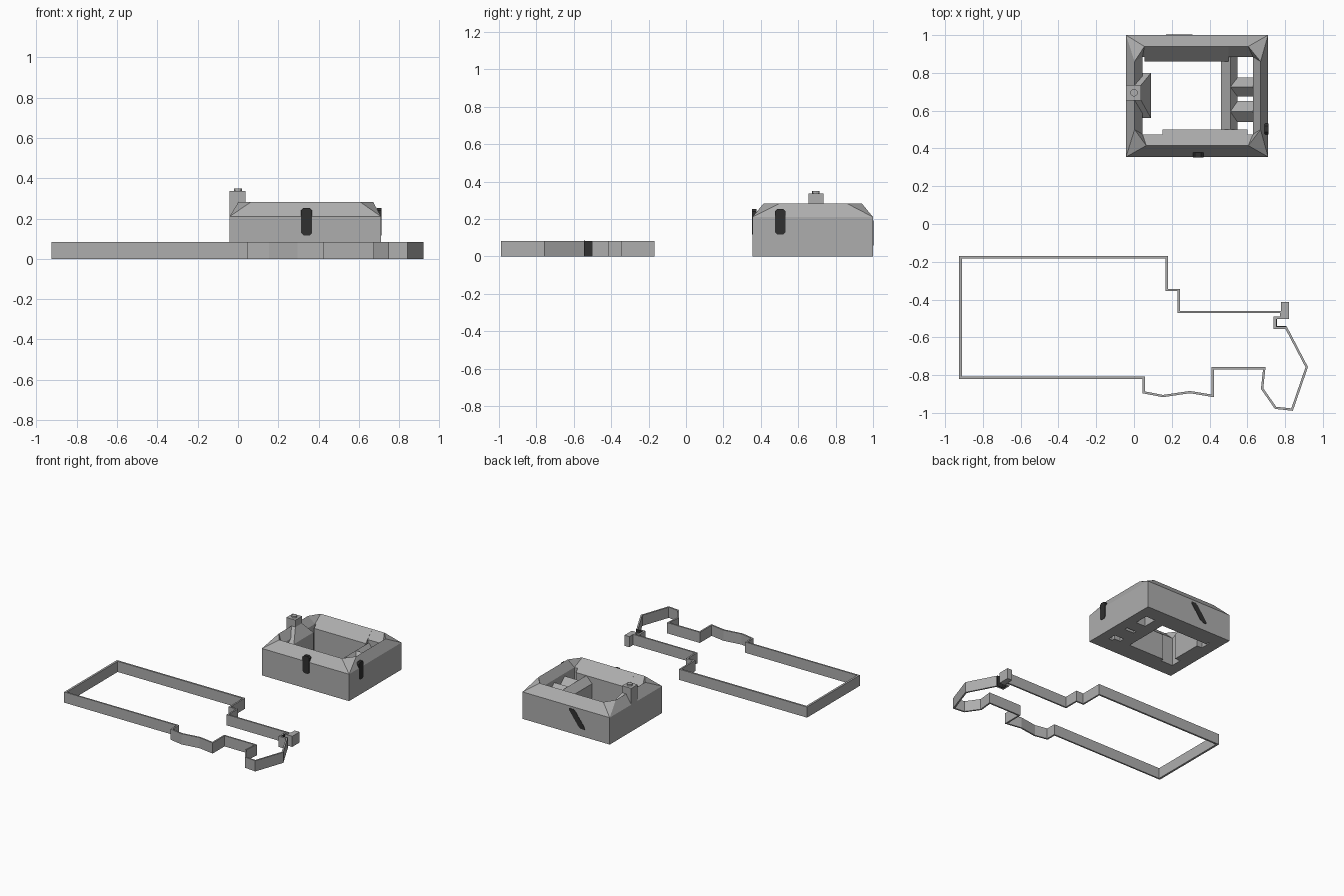
import bpy, bmesh, math
from mathutils import Vector, Matrix

if "Cube" in bpy.data.objects:
    bpy.data.objects.remove(bpy.data.objects["Cube"])


def material(name, v):
    m = bpy.data.materials.new(name)
    m.diffuse_color = (v, v, v, 1)
    m.use_nodes = True
    m.node_tree.nodes["Principled BSDF"].inputs["Base Color"].default_value = m.diffuse_color
    return m


STONE = material("grey_stone", 0.42)
DARK = material("dark_opening", 0.03)


def make(name, verts, faces, mat=STONE):
    bm = bmesh.new()
    vs = [bm.verts.new(v) for v in verts]
    for f in faces:
        bm.faces.new([vs[i] for i in f])
    bmesh.ops.recalc_face_normals(bm, faces=bm.faces[:])
    me = bpy.data.meshes.new(name)
    bm.to_mesh(me)
    bm.free()
    me.materials.append(mat)
    ob = bpy.data.objects.new(name, me)
    bpy.context.collection.objects.link(ob)
    return ob


def loft(name, lower, upper, mat=STONE):
    """Closed solid between two matching rings of points."""
    n = len(lower)
    faces = [[i, (i + 1) % n, n + (i + 1) % n, n + i] for i in range(n)]
    faces += [list(range(n)), list(range(n, 2 * n))]
    return make(name, lower + upper, faces, mat)


def rect(x0, x1, y0, y1, z):
    return [(x0, y0, z), (x1, y0, z), (x1, y1, z), (x0, y1, z)]


def box(name, x0, x1, y0, y1, z0, z1, mat=STONE):
    return loft(name, rect(x0, x1, y0, y1, z0), rect(x0, x1, y0, y1, z1), mat)


def prism(name, profile, axis, a, b, mat=STONE):
    """Profile of (across, z) swept along the x or y axis from a to b."""
    def put(t):
        return [(t, u, z) if axis == 'x' else (u, t, z) for u, z in profile]
    return loft(name, put(a), put(b), mat)


def gable(name, u0, um, u1, eave, ridge, axis, a, b):
    return prism(name, [(u0, 0), (u1, 0), (u1, eave), (um, ridge), (u0, eave)], axis, a, b)


# Boundary wall: one thin closed ribbon, offset inward by a width per edge
outline = [(-.926, -.169), (.18, -.169), (.18, -.344), (.243, -.344), (.243, -.46),
           (.785, -.46), (.785, -.503), (.751, -.503), (.751, -.545), (.81, -.545),
           (.921, -.757), (.841, -.989), (.746, -.979), (.672, -.873), (.683, -.77),
           (.423, -.77), (.423, -.917), (.296, -.896), (.153, -.917), (.045, -.896),
           (.045, -.82), (-.926, -.82)]
P = [Vector(p) for p in outline]
n = len(P)
width = [.014, .012] + [.012] * (n - 3) + [.016]


def inner(i):
    a, b, c = P[i - 1], P[i], P[(i + 1) % n]
    d1, d2 = (b - a).normalized(), (c - b).normalized()
    n1, n2 = Vector((d1.y, -d1.x)), Vector((d2.y, -d2.x))
    p, q = b + n1 * width[i - 1], b + n2 * width[i]
    t = (q - p).cross(d2) / d1.cross(d2)
    return p + d1 * t


Q = [inner(i) for i in range(n)]
H = .083
verts = [(v.x, v.y, z) for ring, z in ((P, 0), (P, H), (Q, H), (Q, 0)) for v in ring]
faces = []
for k in range(4):
    for i in range(n):
        j = (i + 1) % n
        m = (k + 1) % 4
        faces.append([k * n + i, k * n + j, m * n + j, m * n + i])
make("boundary_wall", verts, faces)

# Corner pillar and dark gate
box("wall_pillar", .778, .82, -.503, -.413, 0, H)
box("gate_back", .751, .757, -.545, -.503, 0, H - .001, DARK)
box("gate_side", .755, .808, -.546, -.540, 0, H + .001, DARK)

# Courtyard house: walls, outer slopes, cut corner hips, inner slopes
X0, X1, Y0, Y1 = -.042, .71, .355, 1.0
ix = (.045, .63, .475, .885)
ridge = [(.065, .415), (.605, .415), (.67, .5), (.67, .86),
         (.605, .94), (.055, .94), (.003, .86), (.003, .5)]
verts = rect(X0, X1, Y0, Y1, 0) + rect(X0, X1, Y0, Y1, .21)
verts += [(x, y, .283) for x, y in ridge]
verts += rect(*ix, .222) + rect(*ix, 0)
faces = []
for i in range(4):
    j = (i + 1) % 4
    r0, r1, prev = 8 + 2 * i, 9 + 2 * i, 8 + (2 * i - 1) % 8
    faces += [[i, j, 4 + j, 4 + i], [4 + i, 4 + j, r1, r0], [4 + i, r0, prev],
              [r0, r1, 16 + j, 16 + i], [prev, r0, 16 + i],
              [16 + i, 16 + j, 20 + j, 20 + i], [20 + i, 20 + j, j, i]]
make("courtyard_house", verts, faces)

# Deeper roof sections facing the court
prism("front_wing_inner", [(.415, 0), (.5, 0), (.5, .2), (.415, .283)], 'x', .15, .6)
prism("rear_wing_inner", [(.94, 0), (.86, 0), (.86, .2), (.94, .283)], 'x', .055, .5)

# Inner wing with two cross wings
gable("inner_wing", .46, .51, .548, .15, .2, 'y', .48, .885)
for i, (a, b) in enumerate(((.54, .65), (.675, .775))):
    gable(f"cross_wing_{i + 1}", a, (a + b) / 2, b, .15, .2, 'x', .51, .635)

# Hipped gatehouse, tower and flue on the left
box("gatehouse_base", 0, .09, .56, .80, 0, .2)
loft("gatehouse_roof", rect(0, .09, .56, .80, .2), rect(0, .037, .655, .735, .283))
box("tower", -.042, .037, .655, .735, .2, .337)
flue = [(math.cos(a) * .02, .695 + math.sin(a) * .02)
        for a in (2 * math.pi * k / 12 for k in range(12))]
loft("flue", [(x, y, .33) for x, y in flue], [(x, y, .35) for x, y in flue])

# Dark windows with clipped corners, standing flush with the walls
def window(name, axis, c, zc, a, b, shear=0):
    w, h, k = .028, .068, .012
    pts = [(-w + k, -h), (w - k, -h), (w, -h + k), (w, h - k),
           (w - k, h), (-w + k, h), (-w, h - k), (-w, -h + k)]
    prism(name, [(c + u + shear * z, zc + z) for u, z in pts], axis, a, b, DARK)


window("front_window", 'y', .34, .185, .352, .378)
window("side_window", 'x', .503, .185, .69, .713)
window("rear_window", 'y', .24, .125, .98, 1.002, .75)
